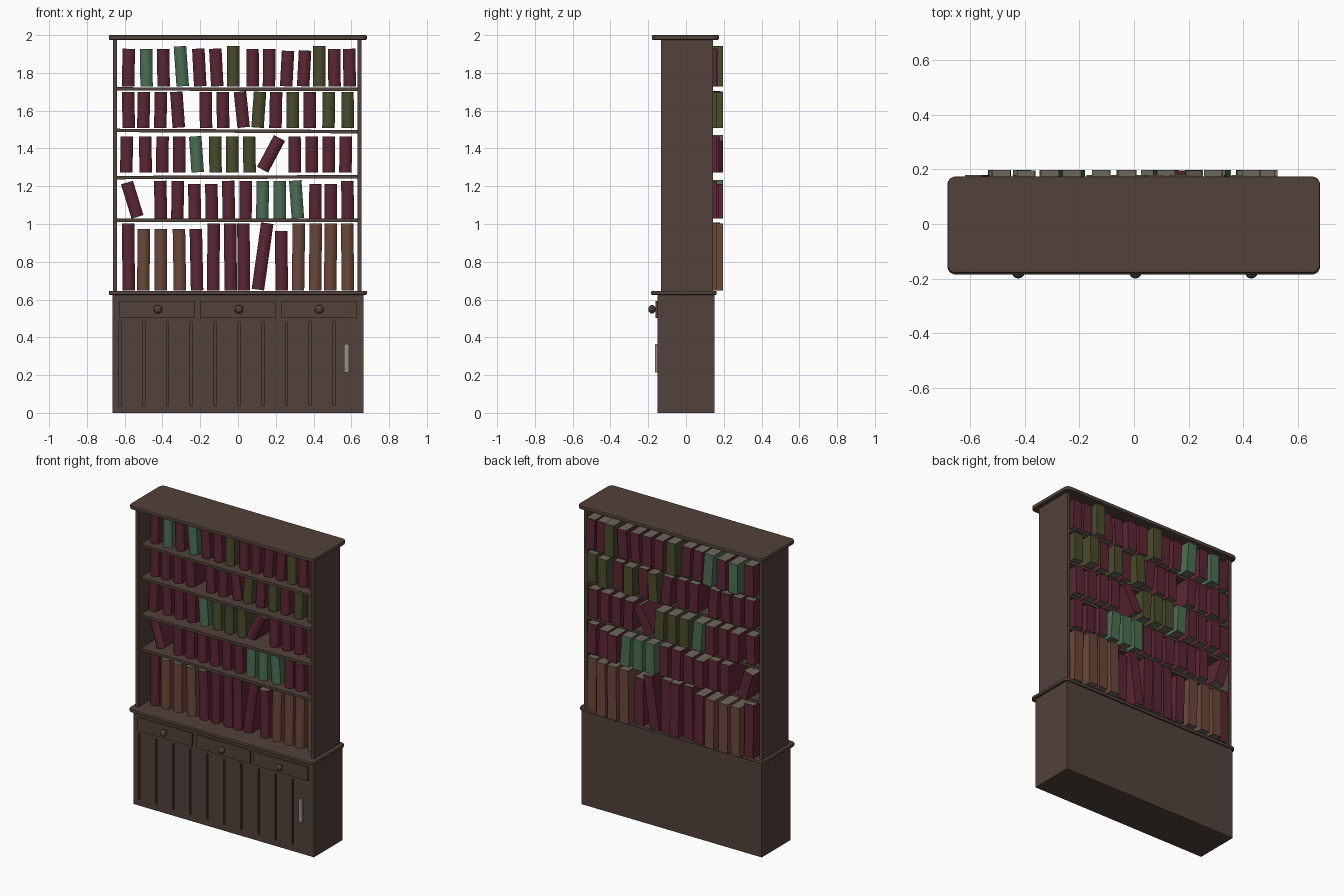
import bpy, bmesh, math, random
from mathutils import Matrix, Vector

if "Cube" in bpy.data.objects:
    bpy.data.objects.remove(bpy.data.objects["Cube"])

random.seed(4)


def material(name, rgb):
    m = bpy.data.materials.new(name)
    m.diffuse_color = (*rgb, 1)
    m.use_nodes = True
    m.node_tree.nodes["Principled BSDF"].inputs["Base Color"].default_value = m.diffuse_color
    return m


WOOD = material("dark_wood", (0.085, 0.054, 0.043))
PLATE = material("metal_plate", (0.30, 0.28, 0.26))
PAGES = material("pages", (0.15, 0.135, 0.10))
COVERS = {
    "R": material("red_cover", (0.105, 0.020, 0.034)),
    "G": material("green_cover", (0.07, 0.16, 0.085)),
    "O": material("olive_cover", (0.068, 0.073, 0.024)),
    "B": material("brown_cover", (0.15, 0.066, 0.042)),
}


def finish(name, bm, *mats):
    me = bpy.data.meshes.new(name)
    bmesh.ops.recalc_face_normals(bm, faces=bm.faces[:])
    bm.to_mesh(me)
    bm.free()
    for m in mats:
        me.materials.append(m)
    ob = bpy.data.objects.new(name, me)
    bpy.context.collection.objects.link(ob)
    return ob


def add_box(bm, x0, x1, y0, y1, z0, z1):
    mat = (Matrix.Translation(((x0 + x1) / 2, (y0 + y1) / 2, (z0 + z1) / 2))
           @ Matrix.Diagonal((x1 - x0, y1 - y0, z1 - z0, 1)))
    bmesh.ops.create_cube(bm, size=1, matrix=mat)


def box(name, *dims, mat=WOOD):
    bm = bmesh.new()
    add_box(bm, *dims)
    return finish(name, bm, mat)


def rounded_slab(name, *dims):
    # board with rounded corners in plan and softened rims
    bm = bmesh.new()
    add_box(bm, *dims)
    upright = [e for e in bm.edges if abs(e.verts[0].co.z - e.verts[1].co.z) > 0.001]
    bmesh.ops.bevel(bm, geom=upright, offset=0.03, segments=5, profile=0.5, affect="EDGES")
    rim = [e for e in bm.edges if abs(e.verts[0].co.z - e.verts[1].co.z) < 0.001]
    bmesh.ops.bevel(bm, geom=rim, offset=0.005, segments=2, profile=0.5, affect="EDGES")
    return finish(name, bm, WOOD)


def book(name, x, z, h, lean, back, cover):
    # D-shaped section: rounded spine at the front, extruded upright
    w, front, bulge = 0.066, -0.05, 0.02
    pts = [(w / 2, back), (-w / 2, back)]
    for i in range(9):
        t = -1 + i / 4
        pts.append((t * w / 2, front - bulge * (1 - t * t)))
    bm = bmesh.new()
    low = [bm.verts.new((px, py, -h / 2)) for px, py in pts]
    top = [bm.verts.new((px, py, h / 2)) for px, py in pts]
    for cap in (low, top):
        bm.faces.new(cap).material_index = 1
    for i in range(len(pts)):
        j = (i + 1) % len(pts)
        bm.faces.new((low[i], low[j], top[j], top[i]))
    a = math.radians(lean)
    rise = (h * math.cos(a) + w * abs(math.sin(a))) / 2
    bm.transform(Matrix.Translation((x, 0, z + rise)) @ Matrix.Rotation(a, 4, "Y"))
    return finish(name, bm, cover, PAGES)


# lower cabinet with vertical grooves cut in the front
base = box("base_cabinet", -0.665, 0.665, -0.15, 0.152, 0, 0.63)
bm = bmesh.new()
for i in range(10):
    gx = -0.625 + i * 0.126
    add_box(bm, gx - 0.006, gx + 0.006, -0.2, -0.138, 0.04, 0.48)
cutter = finish("groove_cutter", bm)
cutter.hide_render = True
mod = base.modifiers.new("grooves", "BOOLEAN")
mod.operation, mod.solver, mod.object = "DIFFERENCE", "EXACT", cutter
bpy.context.view_layer.objects.active = base
base.select_set(True)
bpy.ops.object.modifier_apply(modifier=mod.name)
bpy.data.objects.remove(cutter)

# counter and top board
rounded_slab("counter", -0.684, 0.682, -0.185, 0.162, 0.625, 0.646)
rounded_slab("top_board", -0.684, 0.682, -0.18, 0.174, 1.975, 2.0)

smooth = []

# drawer fronts with knobs
for i, x in enumerate((-0.427, 0.002, 0.427)):
    box(f"drawer_{i + 1}", x - 0.2, x + 0.2, -0.162, -0.14, 0.503, 0.593)
    bm = bmesh.new()
    turn = Matrix.Translation((x + 0.003, -0.18, 0.548)) @ Matrix.Rotation(math.pi / 2, 4, "X")
    bmesh.ops.create_uvsphere(bm, u_segments=10, v_segments=8, radius=0.023,
                              matrix=turn @ Matrix.Diagonal((1, 1, 0.85, 1)))
    bmesh.ops.create_cone(bm, cap_ends=True, segments=10, radius1=0.01, radius2=0.01, depth=0.04,
                          matrix=turn @ Matrix.Translation((0, 0, -0.01)))
    smooth.append(finish(f"knob_{i + 1}", bm, WOOD))

# door pull plate
box("door_plate", 0.56, 0.588, -0.165, -0.145, 0.215, 0.365, mat=PLATE)

# upper side panels
box("side_left", -0.662, -0.64, -0.132, 0.142, 0.64, 1.98)
box("side_right", 0.632, 0.654, -0.132, 0.142, 0.64, 1.98)

# shelves, slightly out of level
for i, (z, tilt) in enumerate(((1.02, 0), (1.248, -0.2), (1.492, 0.3), (1.714, 0.1))):
    shelf = box(f"shelf_{i + 1}", -0.645, 0.637, -0.11, 0.138, -0.009, 0.009)
    shelf.data.transform(Matrix.Translation((0, 0, z)) @ Matrix.Rotation(math.radians(tilt), 4, "Y"))

# rows of books: shelf height, book height, covers, x in hundredths, leans, shorter ones
ROWS = [
    (0.648, 0.355, "RBBBRRRRRRBBBB", (-58, -50, -41, -31, -22, -13, -4, 3, 13, 23, 32, 41, 49, 58),
     {8: 8}, {1: 0.03, 2: 0.03, 3: 0.03, 4: 0.03, 9: 0.04}),
    (1.028, 0.2, "RRRRRRRGGGRRR", (-56, -41, -32, -23, -14, -5, 4, 13, 22, 31, 41, 49, 58),
     {0: -17, 9: -4}, {0: 0.01, 3: 0.017, 4: 0.017, 10: 0.017, 11: 0.017}),
    (1.272, 0.19, "RRRRGOOORRRRR", (-59, -49, -40, -31, -22, -12, -3, 6, 17.5, 30, 39, 48, 57),
     {4: -4, 8: 28}, {}),
    (1.508, 0.19, "RRRRRRROROROO", (-58, -50, -41, -32, -17, -8, 2, 11, 20, 29, 38, 48, 58),
     {3: -4, 6: -6, 7: 4}, {}),
    (1.727, 0.2, "RGRGRRORRRRORR", (-58, -48.5, -39.5, -30, -20.5, -11.5, -2.5, 7.7, 16.5, 26, 35, 43, 51, 59),
     {3: -4, 4: -3, 5: -3, 9: 3, 10: 3}, {9: 0.012, 10: 0.01, 11: -0.015, 3: -0.012, 6: -0.015}),
]
for r, (z, h, covers, xs, leans, shorter) in enumerate(ROWS):
    for i, (c, x) in enumerate(zip(covers, xs)):
        lean = leans.get(i, random.uniform(-1.2, 1.2))
        last = i == len(xs) - 1
        back = 0.165 if last else 0.197 if c != "R" else random.choice((0.166, 0.172, 0.18, 0.196))
        smooth.append(book(f"book_{r + 1}_{i + 1}", x / 100, z, h - shorter.get(i, 0), lean, back, COVERS[c]))

# smooth the rounded spines and knobs, keeping hard edges
bpy.ops.object.select_all(action="DESELECT")
for ob in smooth:
    ob.select_set(True)
bpy.context.view_layer.objects.active = smooth[0]
bpy.ops.object.shade_smooth_by_angle(angle=math.radians(28))
